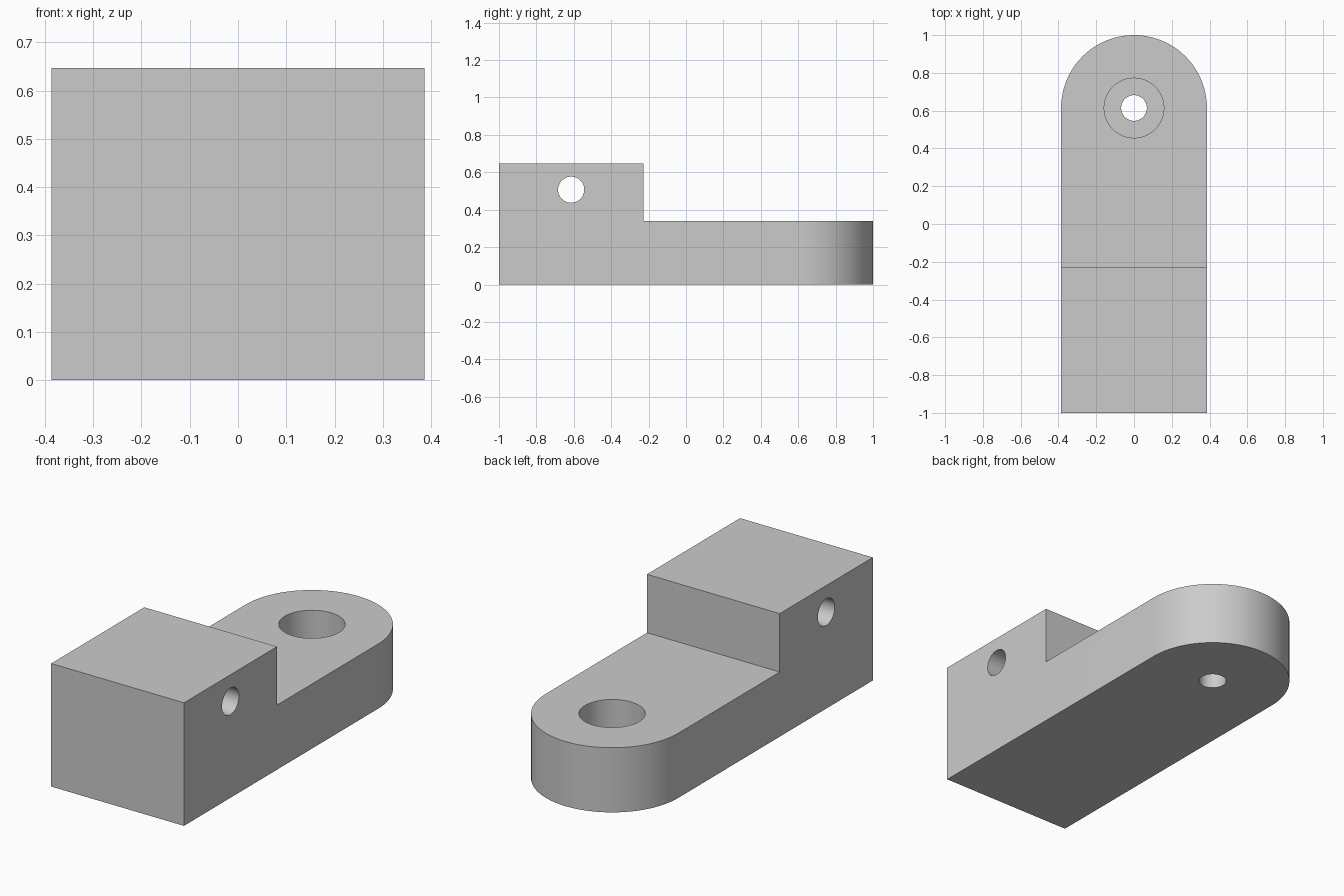
import bpy
import math

old = bpy.data.objects.get("Cube")
if old:
    bpy.data.objects.remove(old, do_unlink=True)

HALF = 0.386      # half width and end radius
STEP_Y = -0.227   # rear of the raised block
LOW, HIGH = 0.34, 0.647
BORE_Y = 1 - HALF

grey = bpy.data.materials.new("plain grey")
grey.use_nodes = True
colour = (0.6, 0.6, 0.6, 1)
grey.diffuse_color = colour
grey.node_tree.nodes["Principled BSDF"].inputs["Base Color"].default_value = colour


def prism(name, outline, bottom, top):
    """Extrude a counter-clockwise outline between two heights."""
    n = len(outline)
    verts = [(x, y, z) for z in (bottom, top) for x, y in outline]
    faces = [list(range(n))[::-1], list(range(n, 2 * n))]
    faces += [(i, (i + 1) % n, (i + 1) % n + n, i + n) for i in range(n)]
    mesh = bpy.data.meshes.new(name)
    mesh.from_pydata(verts, [], faces)
    mesh.materials.append(grey)
    obj = bpy.data.objects.new(name, mesh)
    bpy.context.collection.objects.link(obj)
    return obj


def boolean(target, tool, operation):
    """Apply a boolean and remove the tool."""
    mod = target.modifiers.new(tool.name, "BOOLEAN")
    mod.operation = operation
    mod.solver = "EXACT"
    mod.object = tool
    bpy.context.view_layer.objects.active = target
    bpy.ops.object.modifier_apply(modifier=mod.name)
    bpy.data.objects.remove(tool, do_unlink=True)


def drill(target, name, radius, depth, location, rotation=(0, 0, 0)):
    bpy.ops.mesh.primitive_cylinder_add(vertices=64, radius=radius, depth=depth,
                                        location=location, rotation=rotation)
    tool = bpy.context.object
    tool.name = name
    tool.hide_render = True
    tool.data.materials.append(grey)
    boolean(target, tool, "DIFFERENCE")


# Base plate with a rounded rear end
arc = [(HALF * math.cos(math.pi * i / 48), BORE_Y + HALF * math.sin(math.pi * i / 48))
       for i in range(49)]
bracket = prism("stepped_bracket", [(-HALF, -1), (HALF, -1)] + arc, 0, HIGH)

# Step cut above the plate, leaving the raised front block
step = prism("step_cutter", [(-1, STEP_Y), (1, STEP_Y), (1, 2), (-1, 2)], LOW, 1)
boolean(bracket, step, "DIFFERENCE")

# Counterbored vertical hole and cross hole through the block
FLOOR = 0.08
drill(bracket, "counterbore", 0.158, 1, (0, BORE_Y, FLOOR + 0.5))
drill(bracket, "bolt_hole", 0.068, 1, (0, BORE_Y, 0))
drill(bracket, "cross_hole", 0.07, 2, (0, -0.614, 0.507), (0, math.pi / 2, 0))

# Smooth curved walls, sharp edges elsewhere
bpy.ops.object.select_all(action="DESELECT")
bracket.select_set(True)
bpy.context.view_layer.objects.active = bracket
bpy.ops.object.shade_smooth_by_angle(angle=math.radians(30))
